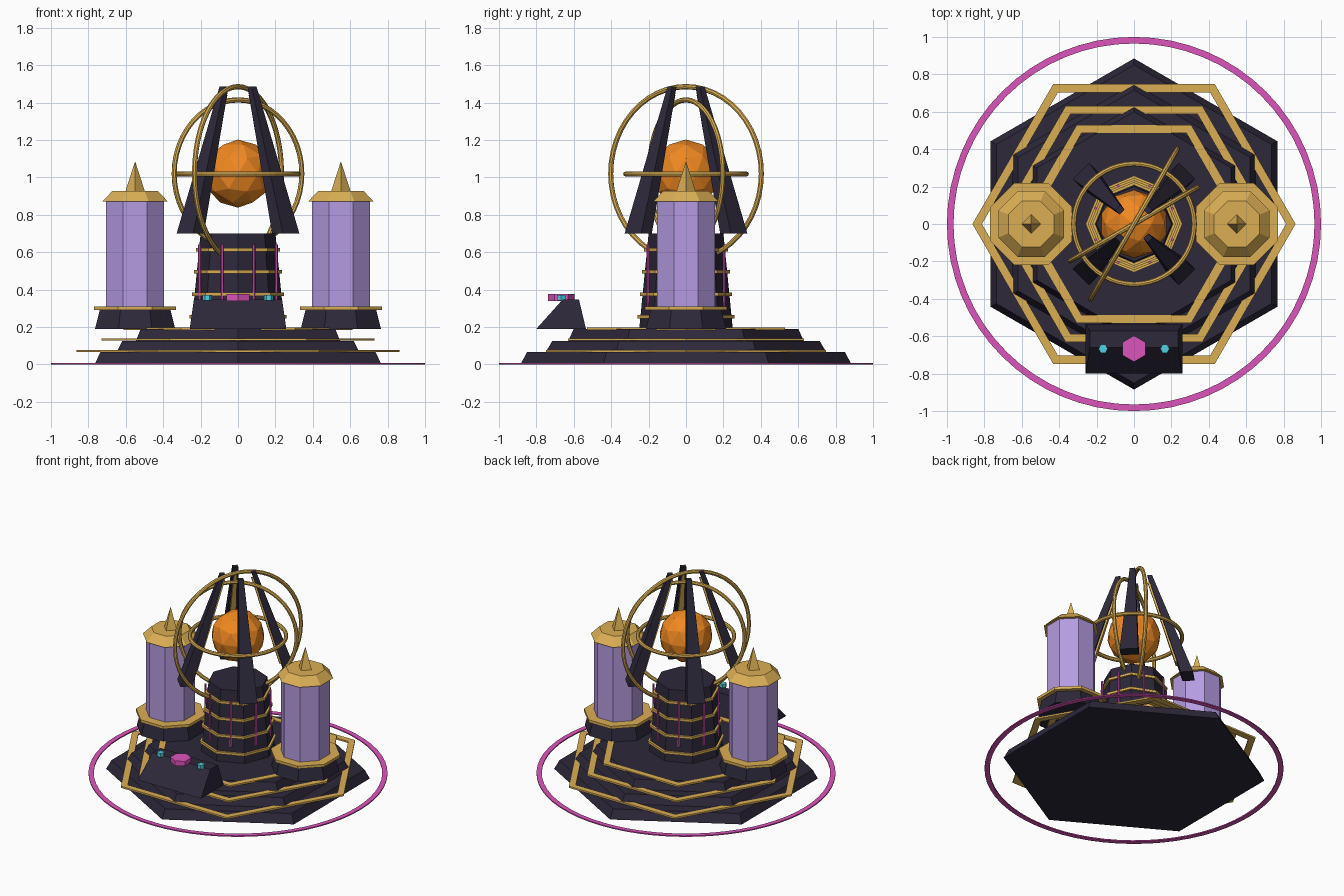
import bpy, bmesh, math
from mathutils import Matrix, Vector

if "Cube" in bpy.data.objects:
    bpy.data.objects.remove(bpy.data.objects["Cube"])


def mat(name, r, g, b):
    m = bpy.data.materials.new(name)
    m.diffuse_color = (r, g, b, 1)
    m.use_nodes = True
    m.node_tree.nodes["Principled BSDF"].inputs["Base Color"].default_value = m.diffuse_color
    return m


DARK = mat("dark_stone", 0.026, 0.021, 0.042)
GOLD = mat("gold", 0.71, 0.43, 0.09)
LILAC = mat("lilac", 0.46, 0.33, 0.75)
PINK = mat("magenta", 0.72, 0.09, 0.50)
CYAN = mat("cyan", 0.08, 0.63, 0.75)
ORANGE = mat("orange", 0.87, 0.25, 0.015)


def finish(name, bm, material):
    bmesh.ops.recalc_face_normals(bm, faces=bm.faces)
    me = bpy.data.meshes.new(name)
    bm.to_mesh(me)
    bm.free()
    me.materials.append(material)
    ob = bpy.data.objects.new(name, me)
    bpy.context.collection.objects.link(ob)
    return ob


def loft(name, loops, material, closed=False):
    """Skin equal-length loops; cap the ends, or join last to first."""
    bm = bmesh.new()
    rows = [[bm.verts.new(p) for p in lp] for lp in loops]
    pairs = list(zip(rows, rows[1:]))
    if closed:
        pairs.append((rows[-1], rows[0]))
    else:
        bm.faces.new(rows[0])
        bm.faces.new(rows[-1])
    n = len(rows[0])
    for a, b in pairs:
        for i in range(n):
            j = (i + 1) % n
            bm.faces.new((a[i], a[j], b[j], b[i]))
    return finish(name, bm, material)


def ngon(n, r, z, deg=0.0, cx=0.0, cy=0.0):
    return [(cx + r * math.cos(math.radians(deg) + math.tau * i / n),
             cy + r * math.sin(math.radians(deg) + math.tau * i / n), z) for i in range(n)]


def prism(name, n, r0, r1, z0, z1, material, deg=0.0, cx=0.0, cy=0.0):
    return loft(name, [ngon(n, r0, z0, deg, cx, cy), ngon(n, r1, z1, deg, cx, cy)], material)


def washer(name, n, r_in, r_out, z0, z1, material, deg=0.0):
    return loft(name, [ngon(n, r, z, deg) for r, z in
                       ((r_in, z0), (r_out, z0), (r_out, z1), (r_in, z1))], material, True)


def hoop(name, R, r, rot, z):
    prof = [(R + r * math.cos(math.tau * k / 8), r * math.sin(math.tau * k / 8)) for k in range(8)]
    ob = loft(name, [ngon(48, a, b) for a, b in prof], GOLD, True)
    ob.data.transform(Matrix.Translation((0, 0, z)) @ rot)


# stepped hexagonal base with crossed gold hexagon trims
for i, (r0, r1, z0, z1) in enumerate(((0.885, 0.85, 0, 0.065),
                                      (0.75, 0.715, 0.065, 0.125),
                                      (0.63, 0.60, 0.125, 0.19))):
    prism(f"base_tier_{i+1}", 6, r0, r1, z0, z1, DARK, 90)
for i, (ro, z) in enumerate(((0.864, 0.072), (0.73, 0.133), (0.612, 0.191))):
    washer(f"base_trim_{i+1}", 6, ro - 0.051, ro, z - 0.006, z + 0.006, GOLD)
washer("ground_ring", 64, 0.965, 1.0, 0, 0.008, PINK)

# central octagonal column with bands and glowing rods
prism("column", 8, 0.25, 0.20, 0.19, 0.70, DARK)
for i, z in enumerate((0.255, 0.375, 0.495, 0.612)):
    r = 0.25 - 0.05 * (z - 0.19) / 0.51
    washer(f"column_band_{i+1}", 8, r - 0.02, r + 0.015, z - 0.009, z + 0.009, GOLD)
for i in range(8):
    a = math.radians(22.5 + 45 * i)
    prism(f"column_rod_{i+1}", 6, 0.008, 0.008, 0.30, 0.64, PINK, 0,
          0.222 * math.cos(a), 0.222 * math.sin(a))

# side pillars
for side, x in (("left", -0.55), ("right", 0.55)):
    prism(side + "_pillar_base", 8, 0.232, 0.205, 0.19, 0.29, DARK, 22.5, x)
    prism(side + "_pillar_collar", 8, 0.237, 0.237, 0.29, 0.31, GOLD, 22.5, x)
    prism(side + "_pillar_shaft", 8, 0.168, 0.168, 0.31, 0.87, LILAC, 22.5, x)
    prism(side + "_pillar_cap", 8, 0.19, 0.132, 0.87, 0.927, GOLD, 22.5, x)
    prism(side + "_pillar_spike", 4, 0.052, 0.001, 0.925, 1.083, GOLD, 0, x)

# control console with buttons
side_profile = ((-0.80, 0.19, 0.258), (-0.535, 0.19, 0.258), (-0.572, 0.346, 0.236), (-0.66, 0.346, 0.236))
loft("console", [[(s * w, y, z) for y, z, w in side_profile] for s in (-1, 1)], DARK)
prism("console_main_button", 6, 0.07, 0.07, 0.34, 0.375, PINK, 90, 0, -0.667)
for side, x in (("left", -0.165), ("right", 0.165)):
    prism(side + "_console_button", 6, 0.025, 0.025, 0.342, 0.37, CYAN, 0, x, -0.667)

# orb and its three hoops
bm = bmesh.new()
bmesh.ops.create_icosphere(bm, subdivisions=2, radius=0.182, matrix=Matrix.Translation((0, 0, 1.02)))
finish("orb", bm, ORANGE)
hoop("level_hoop", 0.322, 0.014, Matrix.Identity(4), 1.018)
for name, R, deg in (("inner_hoop", 0.394, 30), ("outer_hoop", 0.465, 60)):
    hoop(name, R, 0.014, Matrix.Rotation(math.radians(deg), 4, "Z") @ Matrix.Rotation(math.pi / 2, 4, "X"), 1.02)


# four leaning fins with a gold inlay on the inner face
def rect(r_in, r_out, half, z, deg):
    rot = Matrix.Rotation(math.radians(deg), 3, "Z")
    return [rot @ Vector(p) for p in ((r_in, -half, z), (r_out, -half, z), (r_out, half, z), (r_in, half, z))]


for i in range(4):
    d = 45 + 90 * i
    loft(f"fin_{i+1}", [rect(0.32, 0.402, 0.062, 0.70, d), rect(0.09, 0.122, 0.018, 1.485, d)], DARK)
    loft(f"fin_inlay_{i+1}", [rect(0.278, 0.30, 0.03, 0.80, d), rect(0.09, 0.112, 0.01, 1.44, d)], GOLD)
